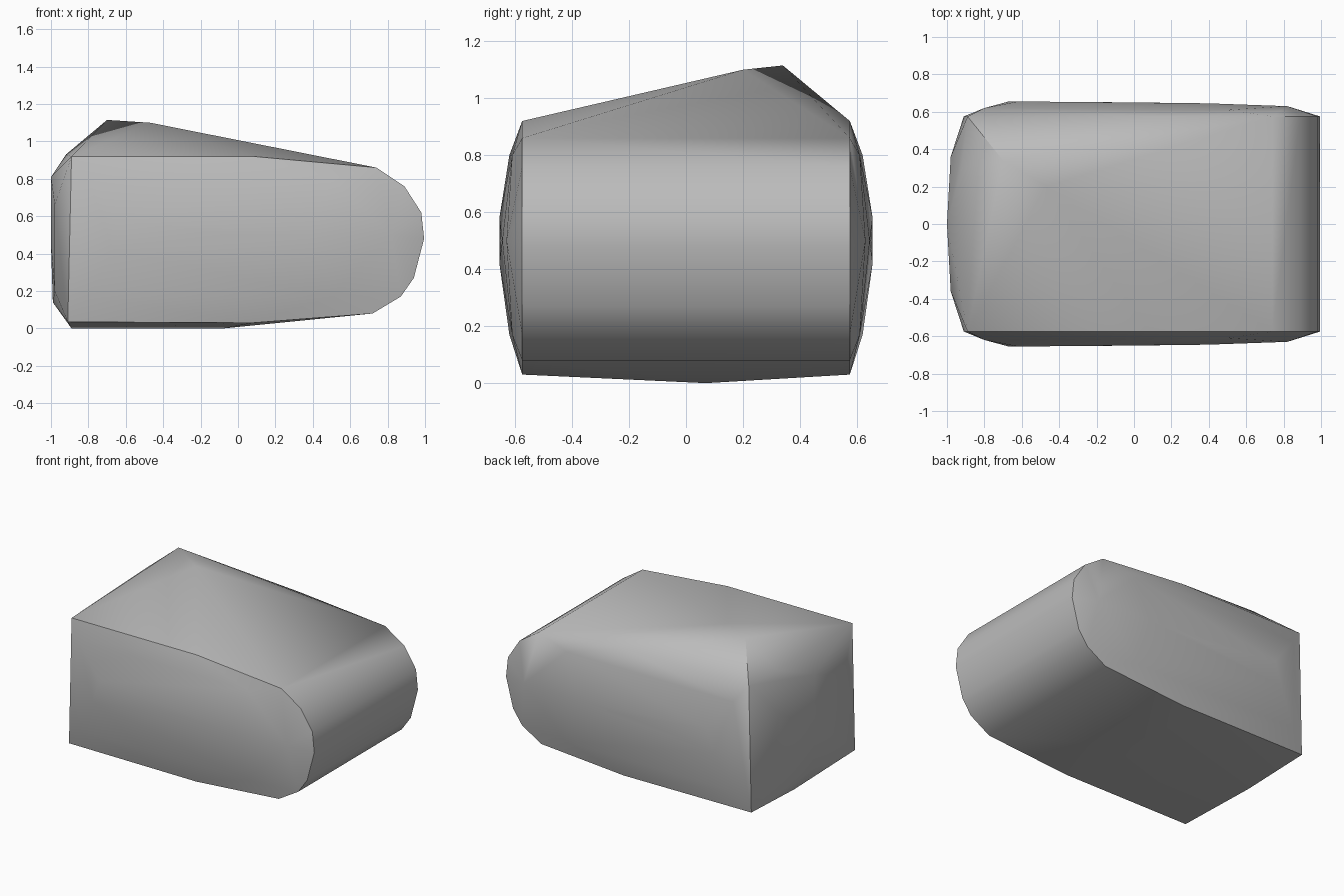
import bpy, bmesh, math

cube = bpy.data.objects.get("Cube")
if cube:
    bpy.data.objects.remove(cube, do_unlink=True)

# Side outline (x, z): square at one end, rounded at the other
outline = [(-0.89, 0.92), (0.08, 0.92), (0.74, 0.86), (0.89, 0.76), (0.98, 0.62),
           (0.995, 0.48), (0.94, 0.27), (0.87, 0.17), (0.72, 0.08), (0.08, 0.03), (-0.91, 0.035)]
# Swelling of each side panel (x, z, distance from the middle)
swell = [(-0.8, 0.8, 0.62), (0.5, 0.8, 0.61), (-0.8, 0.17, 0.62), (0.5, 0.17, 0.61),
         (-0.67, 0.42, 0.655), (-0.62, 0.58, 0.655), (0, 0.5, 0.65), (0.4, 0.5, 0.645),
         (0.82, 0.5, 0.63)]

points = []
for side in (-1, 1):
    points += [(x, side * 0.575, z) for x, z in outline]
    points += [(x, side * d, z) for x, z, d in swell]
    # Bulge of the square end
    points += [(-0.98, side * 0.36, 0.66), (-0.98, side * 0.36, 0.2)]
points += [(-1, 0, 0.81), (-1, 0, 0.45), (-0.99, 0, 0.14)]
# Off-centre peak on top and shallow keel underneath
points += [(-0.7, 0.34, 1.115), (-0.47, 0.2, 1.1), (-0.92, 0.3, 0.93)]
points += [(-0.89, 0.07, 0), (-0.08, 0.07, 0)]

# Wrap the points in one convex skin
bm = bmesh.new()
for p in points:
    bm.verts.new(p)
result = bmesh.ops.convex_hull(bm, input=bm.verts)
loose = [v for v in bm.verts if not v.link_faces]
bmesh.ops.delete(bm, geom=loose, context='VERTS')
bmesh.ops.recalc_face_normals(bm, faces=bm.faces)
mesh = bpy.data.meshes.new("rounded_block")
bm.to_mesh(mesh)
bm.free()
block = bpy.data.objects.new("rounded_block", mesh)
bpy.context.collection.objects.link(block)

# Plain grey
grey = bpy.data.materials.new("grey")
grey.use_nodes = True
colour = (0.5, 0.5, 0.5, 1)
grey.diffuse_color = colour
grey.node_tree.nodes["Principled BSDF"].inputs["Base Color"].default_value = colour
mesh.materials.append(grey)

# Smooth skin with crisp panel borders
bpy.ops.object.select_all(action='DESELECT')
block.select_set(True)
bpy.context.view_layer.objects.active = block
bpy.ops.object.shade_smooth_by_angle(angle=math.radians(40))
